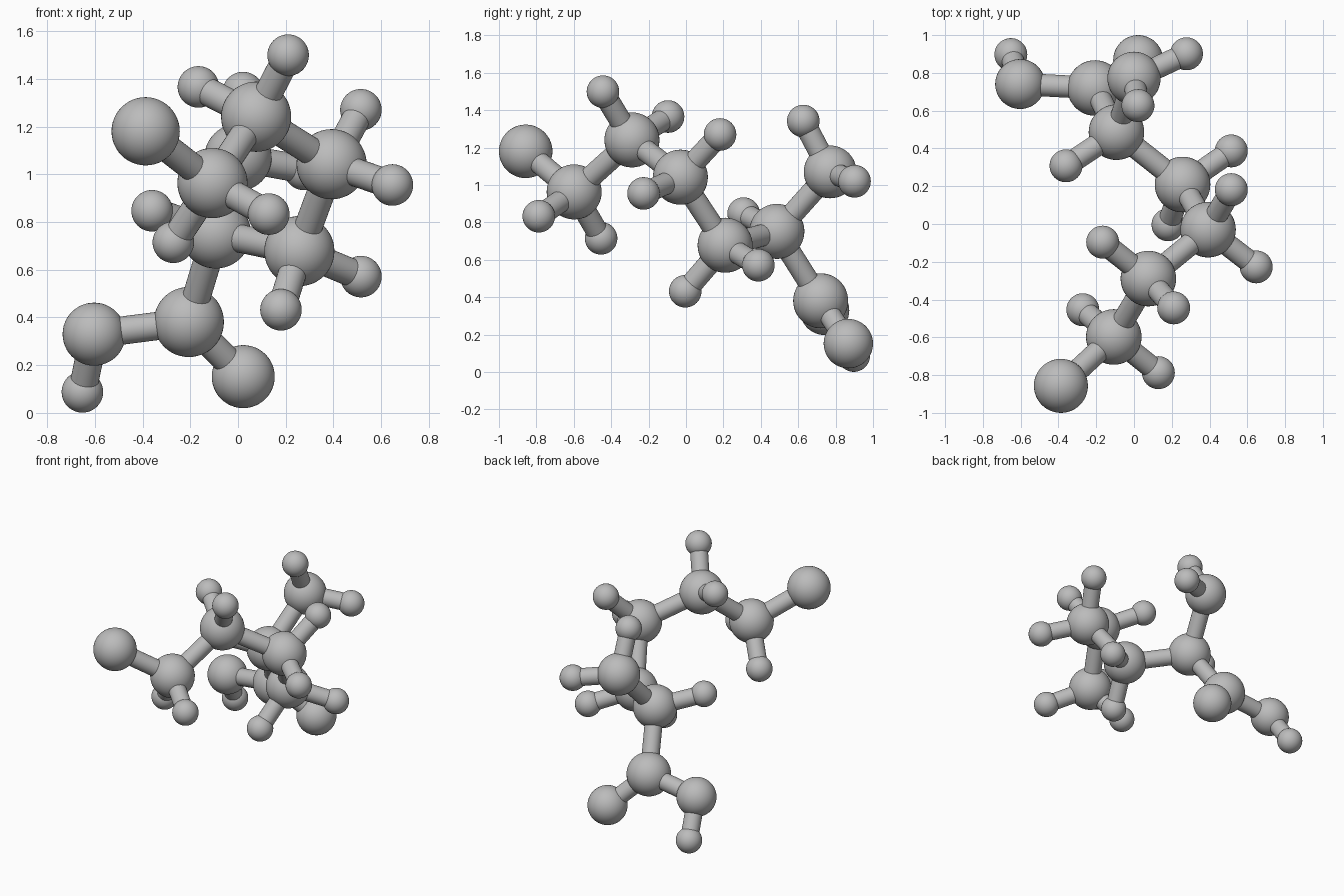
import bpy
from mathutils import Vector

if "Cube" in bpy.data.objects:
    bpy.data.objects.remove(bpy.data.objects["Cube"])

# One flat grey for the whole ball-and-stick model
grey = bpy.data.materials.new("grey")
grey.diffuse_color = (0.5, 0.5, 0.5, 1)
grey.use_nodes = True
grey.node_tree.nodes["Principled BSDF"].inputs["Base Color"].default_value = grey.diffuse_color

RADIUS = {"chlorine": 0.143, "carbon": 0.147, "nitrogen": 0.141,
          "oxygen": 0.132, "hydrogen": 0.087}
BOND_RADIUS = 0.059


def finish(name):
    ob = bpy.context.object
    ob.name = name
    ob.data.materials.append(grey)
    bpy.ops.object.shade_smooth_by_angle()
    return ob


def atom(kind, pos):
    bpy.ops.mesh.primitive_uv_sphere_add(
        segments=48, ring_count=24, radius=RADIUS[kind], location=pos)
    finish(kind + "_atom")


def bond(a, b):
    a, b = Vector(a), Vector(b)
    bpy.ops.mesh.primitive_cylinder_add(
        vertices=32, radius=BOND_RADIUS, depth=(b - a).length, location=(a + b) / 2)
    ob = finish("bond")
    ob.rotation_euler = (b - a).to_track_quat("Z", "Y").to_euler()


# Main chain and its heavier branches: name -> (kind, centre, atom it is bonded to)
heavy = {
    "end":    ("chlorine", (-0.387, -0.857, 1.18), None),
    "c1":     ("carbon", (-0.107, -0.598, 0.963), "end"),
    "c2":     ("carbon", (0.076, -0.289, 1.241), "c1"),
    "c3":     ("carbon", (0.392, -0.030, 1.042), "c2"),
    "c4":     ("carbon", (0.257, 0.209, 0.678), "c3"),
    "c5":     ("carbon", (-0.093, 0.486, 0.752), "c4"),
    "amine":  ("nitrogen", (0.0, 0.771, 1.07), "c5"),
    "c6":     ("carbon", (-0.206, 0.720, 0.381), "c5"),
    "acid":   ("oxygen", (-0.603, 0.741, 0.33), "c6"),
    "double": ("oxygen", (0.022, 0.868, 0.152), "c6"),
}

# Hydrogens, grouped by the atom they hang from
hydrogens = {
    "c1": [(0.129, -0.787, 0.833), (-0.271, -0.454, 0.715)],
    "c2": [(0.210, -0.444, 1.499), (-0.166, -0.096, 1.366)],
    "c3": [(0.515, 0.182, 1.270), (0.647, -0.227, 0.955)],
    "c4": [(0.180, -0.004, 0.432), (0.515, 0.387, 0.571)],
    "c5": [(-0.360, 0.308, 0.847)],
    "amine": [(0.021, 0.627, 1.342), (0.278, 0.901, 1.02)],
    "acid": [(-0.652, 0.897, 0.088)],
}

for kind, pos, parent in heavy.values():
    atom(kind, pos)
    if parent:
        bond(heavy[parent][1], pos)

for parent, spots in hydrogens.items():
    for pos in spots:
        atom("hydrogen", pos)
        bond(heavy[parent][1], pos)
